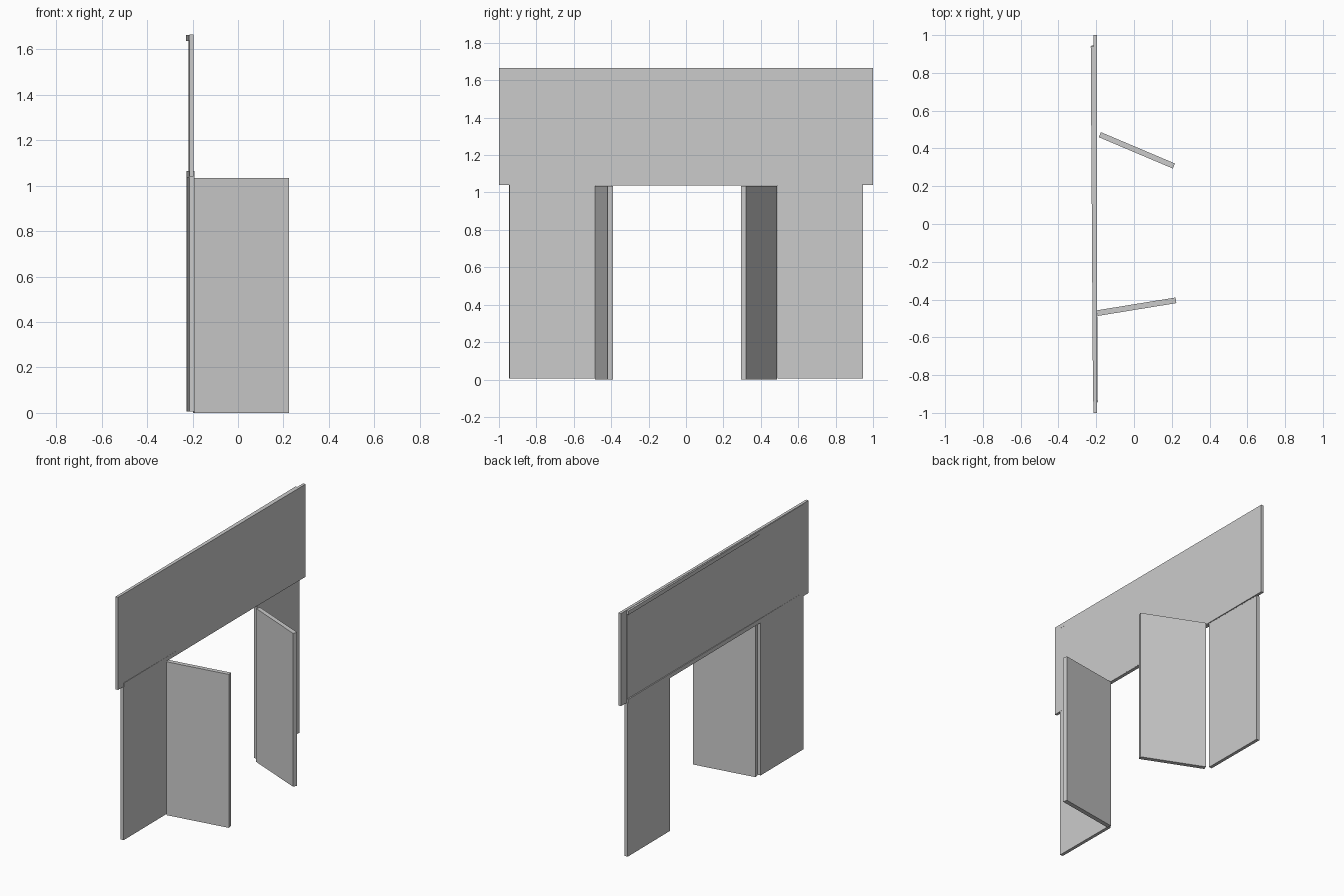
import bpy, math

if "Cube" in bpy.data.objects:
    bpy.data.objects.remove(bpy.data.objects["Cube"])


def slab(name, a, b, thick, z0, z1):
    """Upright box running from plan point a to plan point b."""
    dx, dy = b[0] - a[0], b[1] - a[1]
    bpy.ops.mesh.primitive_cube_add(
        size=1,
        location=((a[0] + b[0]) / 2, (a[1] + b[1]) / 2, (z0 + z1) / 2),
        rotation=(0, 0, math.atan2(dy, dx)))
    ob = bpy.context.object
    ob.name = name
    ob.scale = (math.hypot(dx, dy), thick, z1 - z0)
    bpy.ops.object.transform_apply(location=False, rotation=True, scale=True)
    return ob


# The wall line is very slightly skewed in plan
def skew(y):
    return -0.209 - 0.006 * y


def wall(name, y0, y1, thick, z0, z1):
    return slab(name, (skew(y0), y0), (skew(y1), y1), thick, z0, z1)


# Wide panel over the opening
slab("header_panel", (-0.205, -1), (-0.205, 1), 0.019, 1.04, 1.665)
slab("header_backing", (-0.208, -0.94), (-0.211, 0.94), 0.013, 1.065, 1.637)

# Rails along the top and bottom of the header
slab("top_rail", (-0.206, -0.94), (-0.218, 0.94), 0.022, 1.637, 1.663)
wall("bottom_rail", -0.94, 0.94, 0.023, 1.037, 1.065)

# Fixed panels either side of the doorway
wall("left_fixed_panel", -0.945, -0.485, 0.022, 0.006, 1.04)
wall("right_fixed_panel", 0.488, 0.945, 0.022, 0.006, 1.04)

# Open double doors
slab("left_door", (-0.195, -0.472), (0.222, -0.404), 0.03, 0, 1.035)
slab("right_door", (-0.181, 0.473), (0.211, 0.307), 0.029, 0, 1.035)
